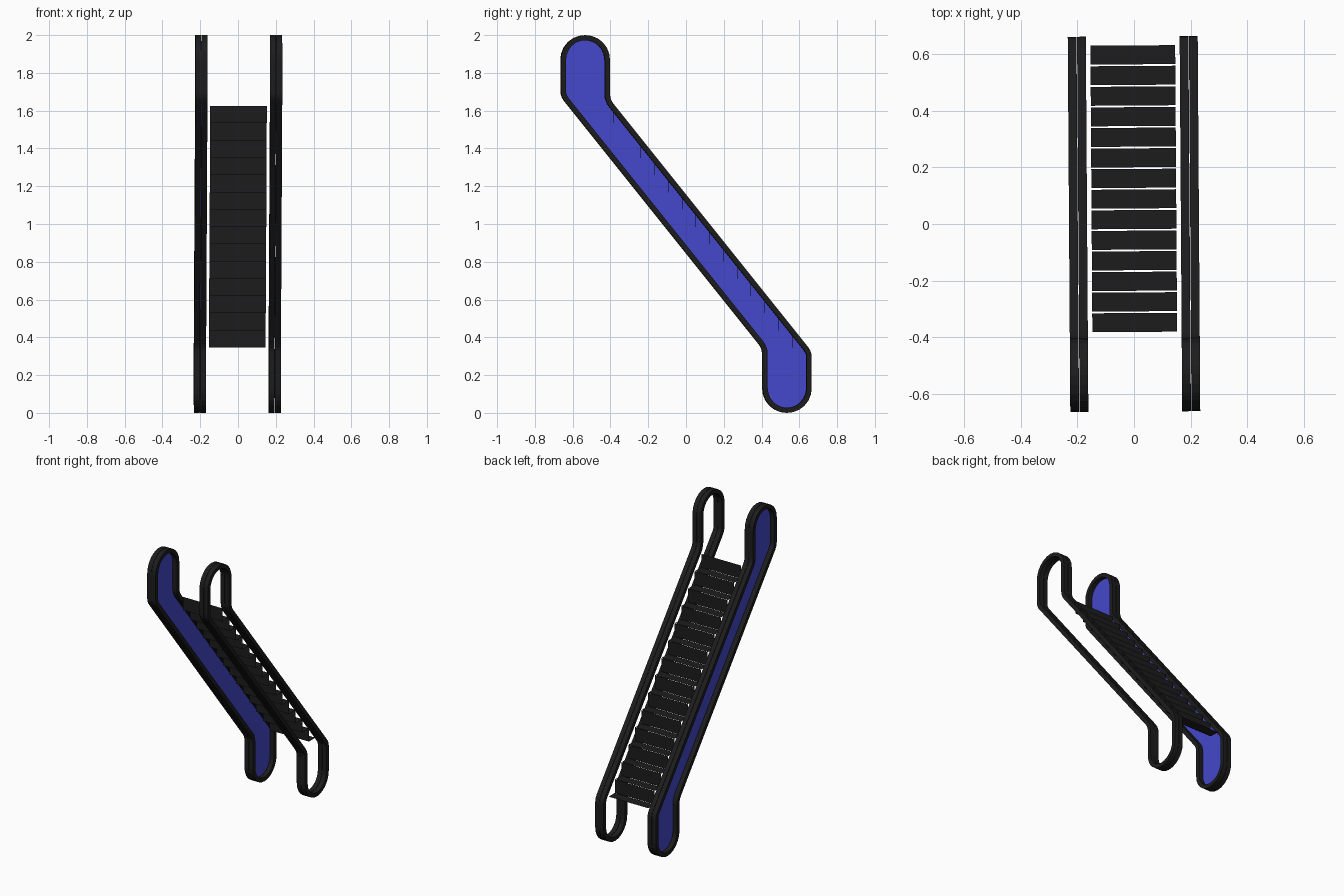
import bpy, math
from mathutils import Vector, Matrix

if "Cube" in bpy.data.objects:
    bpy.data.objects.remove(bpy.data.objects["Cube"])

YAW = Matrix.Rotation(0.0068, 4, 'Z')   # the whole model is turned very slightly


def material(name, rgb):
    m = bpy.data.materials.new(name)
    m.diffuse_color = (*rgb, 1)
    m.use_nodes = True
    m.node_tree.nodes["Principled BSDF"].inputs["Base Color"].default_value = m.diffuse_color
    return m


black = material("black_rubber", (0.012, 0.012, 0.012))
blue = material("blue_panel", (0.06, 0.065, 0.6))


def add_mesh(name, verts, faces, mat):
    me = bpy.data.meshes.new(name)
    me.from_pydata(verts, [], faces)
    me.transform(YAW)
    me.materials.append(mat)
    ob = bpy.data.objects.new(name, me)
    bpy.context.collection.objects.link(ob)
    return ob


def bend(corner, before, after, d=0.03, n=3):
    """Round a corner with a short quadratic curve."""
    c = Vector(corner)
    a = c + (Vector(before) - c).normalized() * d
    b = c + (Vector(after) - c).normalized() * d
    return [a.lerp(c, t).lerp(c.lerp(b, t), t) for t in (i / n for i in range(n + 1))]


# Side outline in (y, z): upper half, then the same turned half round about (0, 1)
L, R, SLOPE = -0.664, -0.404, 1.25
lo = Vector((L, 0.845 - SLOPE * L))
hi = Vector((R, 1.155 - SLOPE * R))
cy, r = (L + R) / 2, (R - L) / 2
down = Vector((1, -SLOPE))
half = bend(lo, lo + down, (L, 2))
half += [Vector((cy - r * math.cos(a), 2 - r + r * math.sin(a)))
         for a in (math.pi * i / 12 for i in range(13))]
half += bend(hi, (R, 2), hi + down)
outer = half + [Vector((-p.x, 2 - p.y)) for p in half]


def inset(pts, t):
    """Offset the clockwise outline inward by t with mitred corners."""
    out = []
    for i, p in enumerate(pts):
        d1 = (p - pts[i - 1]).normalized()
        d2 = (pts[(i + 1) % len(pts)] - p).normalized()
        n1, n2 = Vector((d1.y, -d1.x)), Vector((d2.y, -d2.x))
        out.append(p + (n1 + n2) * t / (1 + n1.dot(n2)))
    return out


inner = inset(outer, 0.027)
N = len(outer)


def rail(name, x0, x1):
    loops = [(outer, x0), (outer, x1), (inner, x1), (inner, x0)]
    verts = [(x, p.x, p.y) for pts, x in loops for p in pts]
    faces = []
    for k in range(4):
        m = (k + 1) % 4
        for i in range(N):
            j = (i + 1) % N
            faces.append((k * N + i, k * N + j, m * N + j, m * N + i))
    add_mesh(name, verts, faces, black)


# Handrails: each a pair of half bands with a hairline slot between them
for side, cx in (("left", -0.198), ("right", 0.198)):
    rail(side + "_handrail_outer_band", cx - 0.032, cx - 0.001)
    rail(side + "_handrail_inner_band", cx + 0.001, cx + 0.032)

# Side panel filling the left handrail only
add_mesh("left_side_panel", [(-0.198, p.x, p.y) for p in inner], [tuple(range(N))], blue)

# Steps: sheet risers and treads going down towards the back
COUNT, Y0, Y1, Z0, Z1, W, GAP = 14, -0.385, 0.635, 1.625, 0.345, 0.15, 0.003
dy, dz = (Y1 - Y0) / COUNT, (Z1 - Z0) / COUNT
verts, faces = [], []


def sheet(a, b):
    k = len(verts)
    verts.extend([(-W, *a), (W, *a), (W, *b), (-W, *b)])
    faces.append((k, k + 1, k + 2, k + 3))


for i in range(COUNT):
    y, z = Y0 + i * dy, Z0 + i * dz
    sheet((y, z), (y, z + dz))
    sheet((y + GAP, z + dz), (y + dy - GAP, z + dz))
add_mesh("steps", verts, faces, black)
